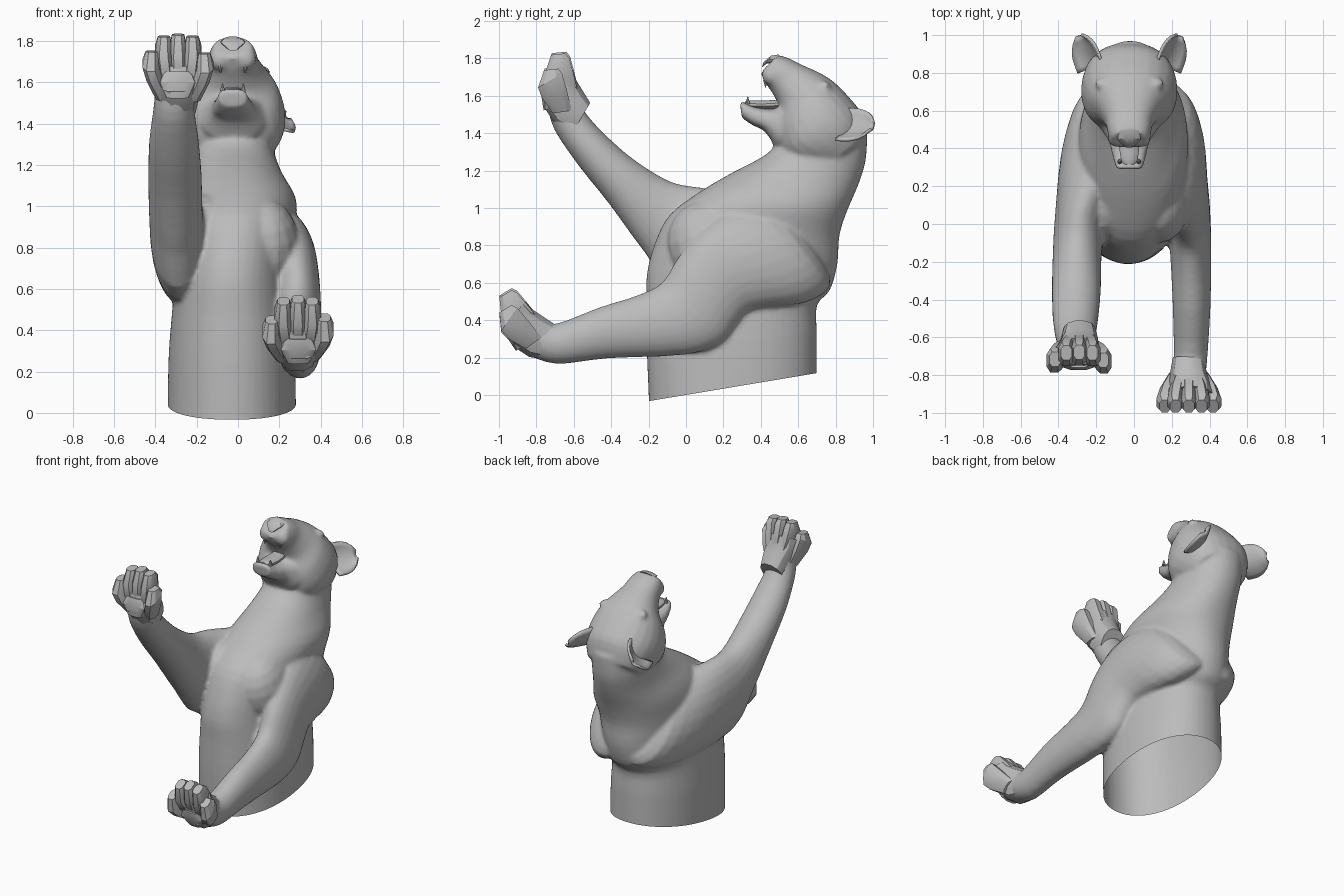
import bpy, bmesh, math
from mathutils import Vector, Matrix

if "Cube" in bpy.data.objects:
    bpy.data.objects.remove(bpy.data.objects["Cube"])

stone = bpy.data.materials.new("grey_stone")
stone.diffuse_color = (0.5, 0.5, 0.5, 1)
stone.use_nodes = True
stone.node_tree.nodes["Principled BSDF"].inputs["Base Color"].default_value = stone.diffuse_color
CX = -0.025  # centre line of the head


def make(name, bm, angle=35):
    bmesh.ops.recalc_face_normals(bm, faces=bm.faces[:])
    me = bpy.data.meshes.new(name)
    bm.to_mesh(me)
    bm.free()
    ob = bpy.data.objects.new(name, me)
    bpy.context.collection.objects.link(ob)
    me.materials.append(stone)
    bpy.ops.object.select_all(action='DESELECT')
    ob.select_set(True)
    bpy.context.view_layer.objects.active = ob
    bpy.ops.object.shade_smooth_by_angle(angle=math.radians(angle))
    return ob


def spline(rows, n):
    """Catmull-Rom through the ring rows."""
    out = []
    for i in range(len(rows) - 1):
        p = [rows[max(0, min(len(rows) - 1, i + k))] for k in (-1, 0, 1, 2)]
        for j in range(n):
            t = j / n
            out.append([0.5 * (2 * b + (c - a) * t + (2 * a - 5 * b + 4 * c - d) * t * t
                               + (3 * b - a - 3 * c + d) * t ** 3) for a, b, c, d in zip(*p)])
    return out + [rows[-1]]


def loft(bm, rows, segs=24, n=3, power=1.0):
    """Rings given as y,z of one edge, y,z of the opposite edge, centre x, half width."""
    rings = []
    for ya, za, yb, zb, cx, hw in (spline(rows, n) if n > 1 else rows):
        ring = []
        for k in range(segs):
            t = 2 * math.pi * (k + 0.5) / segs
            c, s = (math.copysign(abs(f) ** power, f) for f in (math.cos(t), math.sin(t)))
            ring.append(bm.verts.new((cx + hw * s, (ya + yb) / 2 + (ya - yb) / 2 * c,
                                      (za + zb) / 2 + (za - zb) / 2 * c)))
        rings.append(ring)
    for a, b in zip(rings, rings[1:]):
        for k in range(segs):
            bm.faces.new((a[k], a[(k + 1) % segs], b[(k + 1) % segs], b[k]))
    bm.faces.new(rings[0])
    bm.faces.new(rings[-1])


def blob(bm, loc, scale, rot=0):
    m = Matrix.Translation(loc) @ Matrix.Rotation(rot, 4, 'X') @ Matrix.Diagonal((*scale, 1))
    bmesh.ops.create_uvsphere(bm, u_segments=16, v_segments=10, radius=1, matrix=m)


# torso, neck, arms and head blended into one skin
bm = bmesh.new()
loft(bm, [(-.20, -.08, .70, .07, -.03, .31), (-.20, .0, .70, .15, -.03, .31),
          (-.21, .25, .70, .33, -.03, .305),
          (-.21, .48, .70, .48, -.03, .29), (-.21, .64, .77, .56, -.03, .28),
          (-.17, .80, .81, .70, -.02, .28), (-.09, .96, .82, .85, -.01, .29),
          (.08, 1.09, .86, .98, 0, .28), (.25, 1.19, .92, 1.12, -.01, .225),
          (.42, 1.28, .96, 1.25, -.02, .195), (.50, 1.36, .97, 1.40, -.02, .19)], 48, 3, .93)
# lowered arm
loft(bm, [(.60, .96, .74, .72, .04, .10), (.44, 1.02, .77, .58, .12, .18),
          (.24, .99, .63, .49, .20, .17),
          (.08, .88, .36, .46, .26, .13), (-.04, .74, .27, .38, .28, .12),
          (-.13, .60, .19, .28, .29, .115), (-.27, .53, .0, .215, .30, .11),
          (-.46, .47, -.42, .195, .305, .10), (-.70, .38, -.68, .165, .30, .09),
          (-.78, .42, -.82, .20, .29, .09)])
# raised arm
loft(bm, [(.60, .96, .74, .72, -.04, .10), (.44, 1.03, .77, .58, -.12, .18),
          (.24, 1.08, .50, .50, -.21, .175),
          (.08, 1.11, -.03, .55, -.28, .14), (-.08, 1.14, -.22, .76, -.30, .13),
          (-.28, 1.26, -.41, 1.02, -.305, .13), (-.45, 1.41, -.57, 1.22, -.31, .12),
          (-.55, 1.53, -.70, 1.41, -.31, .10), (-.57, 1.62, -.74, 1.53, -.30, .10)])
# chest muscle running into each shoulder
blob(bm, (.13, .12, .80), (.17, .22, .24), .35)
blob(bm, (-.16, .12, .84), (.15, .22, .22), .35)
# skull and upper jaw
loft(bm, [(.96, 1.37, .72, 1.20, CX, .19), (.94, 1.50, .60, 1.22, CX, .24),
          (.875, 1.59, .51, 1.28, CX, .255), (.79, 1.675, .48, 1.40, CX, .225),
          (.71, 1.725, .50, 1.52, CX, .17), (.62, 1.765, .47, 1.60, CX, .128),
          (.55, 1.80, .43, 1.66, CX, .115), (.49, 1.82, .40, 1.72, CX, .095)], 24, 3, .88)
# lower jaw
loft(bm, [(.57, 1.56, .48, 1.32, CX, .16), (.47, 1.53, .42, 1.41, CX, .11),
          (.37, 1.54, .36, 1.44, CX, .09), (.285, 1.58, .30, 1.48, CX, .07)], 24, 3, .75)
# brows and muzzle cheeks
for s in (-1, 1):
    blob(bm, (CX + s * .13, .745, 1.655), (.055, .035, .022), -.6)
    blob(bm, (CX + s * .06, .455, 1.71), (.055, .05, .055))
body = make("body", bm)
rm = body.modifiers.new("skin", 'REMESH')
rm.mode = 'VOXEL'
rm.voxel_size = 0.013
rm.use_smooth_shade = True
sm = body.modifiers.new("soften", 'SMOOTH')
sm.factor = 0.5
sm.iterations = 6
# slice the hollow skin open along the sloping base
skin = bpy.data.meshes.new_from_object(body.evaluated_get(bpy.context.evaluated_depsgraph_get()))
body.modifiers.clear()
cut = bmesh.new()
cut.from_mesh(skin)
bmesh.ops.bisect_plane(cut, geom=cut.verts[:] + cut.edges[:] + cut.faces[:], plane_co=(-.2, 0, 0),
                       plane_no=(0, .15, -.9), clear_outer=True)
cut.to_mesh(skin)
cut.free()
body.data = skin


# paws: palm, pad and five spread toes
def paw(name, side, centre, tilt):
    bm = bmesh.new()
    loft(bm, [(-.70, .38, -.72, .18, .0, .085), (-.76, .42, -.84, .20, 0, .10),
              (-.82, .46, -.93, .26, .01, .115), (-.86, .50, -.96, .38, .01, .12)], 12, 1, .85)
    loft(bm, [(-.86, .27, -.91, .235, .005, .06), (-.86, .33, -.955, .30, .005, .10),
              (-.87, .38, -.965, .355, .005, .075)], 10, 1, .8)
    for off, drop in ((-.125, .10), (-.068, .01), (.002, 0), (.07, .01), (.13, .09)):
        w = .043
        loft(bm, [(-.77, .40 - drop, -.86, .28 - drop * .4, off * .55, w * .9),
                  (-.84, .49 - drop, -.95, .35 - drop * .6, off * .88, w),
                  (-.90, .56 - drop, -.99, .43 - drop, off * 1.03, w),
                  (-.93, .572 - drop, -1.0, .53 - drop, off, w * .72)], 8, 1, .75)
    pivot = Vector((0, -.9, .42))
    bmesh.ops.transform(bm, verts=bm.verts[:], matrix=Matrix.Translation(centre)
                        @ Matrix.Rotation(tilt, 4, 'X') @ Matrix.Diagonal((side, 1, 1, 1))
                        @ Matrix.Translation(-pivot))
    make(name, bm, 30)


paw("lowered_paw", 1, Vector((.288, -.9, .42)), 0)
paw("raised_paw", -1, Vector((-.288, -.675, 1.685)), math.radians(-25))

# cupped ears
for s, name in ((1, "right_ear"), (-1, "left_ear")):
    bm = bmesh.new()
    base, axis = Vector((.21, .83, 1.45)), Vector((.06, .165, -.01))
    wide = Vector((.55, -.3, -.75)).normalized()
    back = axis.cross(wide).normalized()
    if back.x > 0:
        back = -back
    if back.z > 0:
        back = -back
    grid = []
    for i in range(8):
        u = i / 7
        half = .11 * math.sqrt(max(.05, 1 - max(0, (u - .3) / .7) ** 2))
        row = []
        for j in range(9):
            v = j / 4 - 1
            p = base + axis * u + wide * (half * v) + back * (.05 * (1 - v * v) * (1 - .6 * u))
            row.append(bm.verts.new((CX + s * p.x, p.y, p.z)))
        grid.append(row)
    for a, b in zip(grid, grid[1:]):
        for j in range(8):
            bm.faces.new((a[j], a[j + 1], b[j + 1], b[j]))
    ear = make(name, bm, 60)
    th = ear.modifiers.new("thickness", 'SOLIDIFY')
    th.thickness = 0.016
    th.offset = 0

# eyes
for s, name in ((1, "right_eye"), (-1, "left_eye")):
    bm = bmesh.new()
    blob(bm, (CX + s * .137, .705, 1.642), (.036, .022, .02), -.4)
    make(name, bm)

# nose pad
bm = bmesh.new()
loft(bm, [(.50, 1.822, .47, 1.77, CX, .062), (.455, 1.815, .43, 1.77, CX, .058),
          (.415, 1.78, .405, 1.75, CX, .025)], 10, 1)
make("nose", bm)

# tongue
bm = bmesh.new()
loft(bm, [(.50, 1.58, .50, 1.53, CX, .05), (.42, 1.575, .42, 1.525, CX, .055),
          (.34, 1.575, .34, 1.53, CX, .045), (.315, 1.57, .315, 1.55, CX, .025)], 12, 2)
make("tongue", bm)

# canine teeth
bm = bmesh.new()
for s in (-1, 1):
    for y, z, x, h in ((.33, 1.575, .05, .04), (.425, 1.665, .06, -.04)):
        m = Matrix.Translation((CX + s * x, y, z)) @ Matrix.Rotation(0 if h > 0 else math.pi, 4, 'X')
        bmesh.ops.create_cone(bm, cap_ends=True, segments=8, radius1=.013, radius2=.002,
                              depth=abs(h), matrix=m)
make("teeth", bm)
